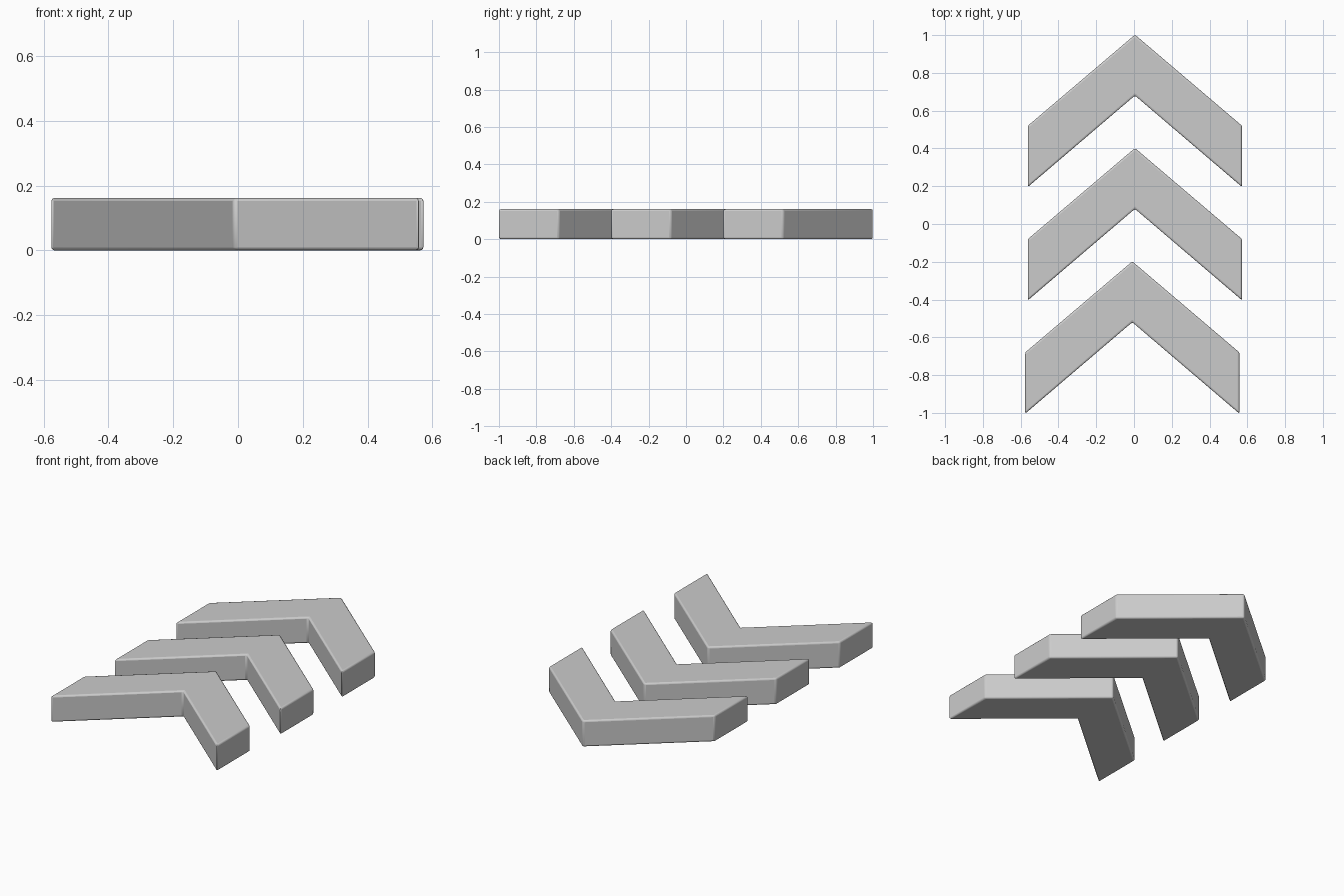
import bpy
import bmesh

if "Cube" in bpy.data.objects:
    bpy.data.objects.remove(bpy.data.objects["Cube"])

HEIGHT = 0.162


def chevron(name, cx, apex_y):
    # V-shaped outline: outer apex, right arm, inner apex, left arm
    w = 0.567
    outline = [(0, 0.002), (w, -0.48), (w, -0.804), (0, -0.32),
               (-w, -0.804), (-w, -0.48)]
    bm = bmesh.new()
    base = bm.faces.new([bm.verts.new((cx + x, apex_y + y, 0)) for x, y in outline])
    ext = bmesh.ops.extrude_face_region(bm, geom=[base])
    top = [v for v in ext["geom"] if isinstance(v, bmesh.types.BMVert)]
    bmesh.ops.translate(bm, verts=top, vec=(0, 0, HEIGHT))
    bmesh.ops.recalc_face_normals(bm, faces=bm.faces)
    mesh = bpy.data.meshes.new(name)
    bm.to_mesh(mesh)
    bm.free()
    obj = bpy.data.objects.new(name, mesh)
    bpy.context.collection.objects.link(obj)

    # Small rounded edges
    bevel = obj.modifiers.new("edge_round", "BEVEL")
    bevel.width = 0.01
    bevel.segments = 3
    bevel.limit_method = "ANGLE"

    bpy.ops.object.select_all(action="DESELECT")
    obj.select_set(True)
    bpy.context.view_layer.objects.active = obj
    bpy.ops.object.shade_smooth_by_angle()


# Three arrows in a row pointing to the back
chevron("back_chevron", 0.005, 1.0)
chevron("middle_chevron", 0.005, 0.4)
chevron("front_chevron", -0.009, -0.2)
